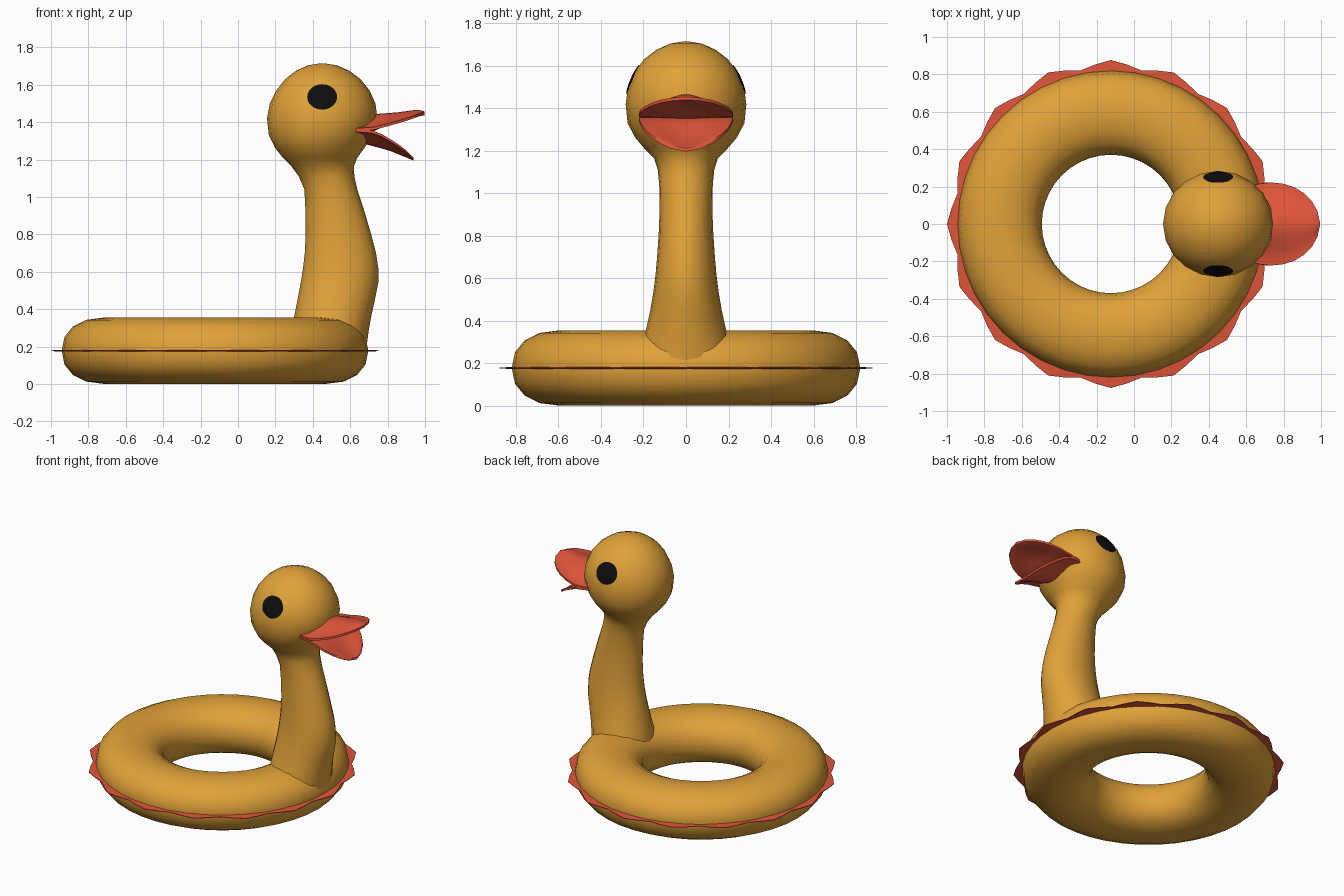
import bpy, bmesh, math
from mathutils import Vector
from mathutils.bvhtree import BVHTree

if "Cube" in bpy.data.objects:
    bpy.data.objects.remove(bpy.data.objects["Cube"])

RING_X, RING_Z = -0.123, 0.178


def material(name, rgb):
    m = bpy.data.materials.new(name)
    m.diffuse_color = (*rgb, 1)
    m.use_nodes = True
    m.node_tree.nodes["Principled BSDF"].inputs["Base Color"].default_value = m.diffuse_color
    return m


yellow = material("warm yellow", (0.75, 0.36, 0.04))
red = material("coral red", (0.74, 0.09, 0.042))
black = material("black", (0.004, 0.004, 0.004))


def finish(bm, name, mat, angle=60, closed=True):
    """Clean the mesh, make the object and shade it smooth."""
    bmesh.ops.remove_doubles(bm, verts=bm.verts, dist=1e-5)
    bmesh.ops.dissolve_degenerate(bm, edges=bm.edges, dist=1e-5)
    if closed:
        bmesh.ops.recalc_face_normals(bm, faces=bm.faces)
    me = bpy.data.meshes.new(name)
    bm.to_mesh(me)
    bm.free()
    ob = bpy.data.objects.new(name, me)
    bpy.context.collection.objects.link(ob)
    me.materials.append(mat)
    bpy.ops.object.select_all(action='DESELECT')
    ob.select_set(True)
    bpy.context.view_layer.objects.active = ob
    bpy.ops.object.shade_smooth_by_angle(angle=math.radians(angle))
    return ob


def skin(bm, rows, loop_rows=False, caps=False):
    """Join rows of points (each a closed loop) with quads."""
    vs = [[bm.verts.new(p) for p in r] for r in rows]
    n = len(vs[0])
    for i in range(len(vs) if loop_rows else len(vs) - 1):
        a, b = vs[i], vs[(i + 1) % len(vs)]
        for j in range(n):
            k = (j + 1) % n
            bm.faces.new((a[j], a[k], b[k], b[j]))
    if caps:
        bm.faces.new(vs[0])
        bm.faces.new(vs[-1])


def lerp_table(table, x):
    """Linear lookup in a list of (x, value) pairs."""
    if x <= table[0][0]:
        return table[0][1]
    for (x0, a), (x1, b) in zip(table, table[1:]):
        if x <= x1:
            return a + (b - a) * (x - x0) / (x1 - x0)
    return table[-1][1]


def spow(v, p):
    return math.copysign(abs(v) ** p, v)


# Swim ring: slightly squared tube
bm = bmesh.new()
rows = []
for i in range(40):
    a = math.tau * i / 40
    row = []
    for j in range(16):
        t = math.tau * j / 16
        r = 0.595 + 0.225 * spow(math.cos(t), 0.9)
        z = RING_Z + 0.177 * spow(math.sin(t), 0.9)
        row.append((RING_X + r * math.cos(a), r * math.sin(a), z))
    rows.append(row)
skin(bm, rows, loop_rows=True)
finish(bm, "swim_ring", yellow)

# Scalloped frill around the ring: 16 waves, thin at the rim
bm = bmesh.new()
rows = []
for i in range(64):
    a = math.tau * i / 64
    rim = 0.857 + 0.02 * math.cos(16 * a)
    row = []
    for r, h in ((0.78, 0.007), (rim, 0.002), (rim, -0.002), (0.78, -0.007)):
        row.append((RING_X + r * math.cos(a), r * math.sin(a), RING_Z + h))
    rows.append(row)
skin(bm, rows, loop_rows=True)
finish(bm, "scalloped_frill", red, 40)

# Neck and head: one loft of ellipses (z, back x, front x, half width)
LOFT = [
    (0.18, 0.27, 0.685, 0.23), (0.28, 0.285, 0.698, 0.212),
    (0.36, 0.30, 0.712, 0.188), (0.45, 0.318, 0.732, 0.168),
    (0.54, 0.335, 0.75, 0.153), (0.62, 0.348, 0.75, 0.143),
    (0.70, 0.357, 0.738, 0.136), (0.80, 0.362, 0.712, 0.129),
    (0.92, 0.361, 0.677, 0.124), (1.04, 0.355, 0.638, 0.126),
    (1.11, 0.325, 0.622, 0.133), (1.165, 0.285, 0.62, 0.15),
    (1.21, 0.24, 0.638, 0.195), (1.26, 0.20, 0.675, 0.238),
    (1.33, 0.165, 0.718, 0.275), (1.42, 0.155, 0.745, 0.284),
    (1.50, 0.17, 0.735, 0.272), (1.57, 0.205, 0.703, 0.243),
    (1.63, 0.252, 0.655, 0.198), (1.675, 0.31, 0.595, 0.14),
    (1.704, 0.375, 0.528, 0.075), (1.714, 0.435, 0.465, 0.015),
]
bm = bmesh.new()
rows = []
for z, x0, x1, w in LOFT:
    rows.append([((x0 + x1) / 2 + (x1 - x0) / 2 * math.cos(math.tau * j / 20),
                  w * math.sin(math.tau * j / 20), z) for j in range(20)])
skin(bm, rows, caps=True)
head_tree = BVHTree.FromBMesh(bm)
finish(bm, "neck_and_head", yellow)

# Eyes: thin oval patches laid on the head surface
for side, label in ((-1, "right_eye"), (1, "left_eye")):
    bm = bmesh.new()
    rows = []
    for s in (0.0, 0.35, 0.7, 1.0):
        row = []
        for j in range(24):
            a = -side * math.tau * j / 24
            x, z = 0.45 + 0.08 * s * math.cos(a), 1.535 + 0.068 * s * math.sin(a)
            hit = head_tree.ray_cast(Vector((x, side, z)), Vector((0, -side, 0)))[0]
            row.append((x, hit.y + side * 0.005, z))
        rows.append(row)
    skin(bm, rows)
    # face the patch outwards
    bm.normal_update()
    if sum(f.normal.y for f in bm.faces) * side < 0:
        bmesh.ops.reverse_faces(bm, faces=bm.faces)
    finish(bm, label, black, closed=False)

# Bill halves: flared shells, root thickened so the mouth closes at the hinge
WIDTH = [(0.0, 0.20), (0.16, 0.215), (0.31, 0.222), (0.48, 0.216), (0.64, 0.197),
         (0.77, 0.166), (0.88, 0.125), (0.96, 0.07), (1.0, 0.0)]


def bill(name, x0, x1, top, bottom, edge):
    bm = bmesh.new()
    rows = []
    n = 12
    for u, w in WIDTH:
        x = x0 + (x1 - x0) * u
        e = lerp_table(edge, x)
        upper, lower = [], []
        for k in range(n + 1):
            v = -1 + 2 * k / n
            bell = 0.5 + 0.5 * math.cos(math.pi * v)
            rim = 0.007
            upper.append((x, v * w, e + rim + (lerp_table(top, x) - e - rim) * bell))
            lower.append((x, v * w, e - rim + (lerp_table(bottom, x) - e + rim) * bell))
        rows.append(upper + lower[::-1])
    skin(bm, rows, caps=True)
    finish(bm, name, red, 60)


bill("upper_bill", 0.61, 0.996,
     top=[(0.61, 1.43), (0.73, 1.443), (0.86, 1.453), (0.965, 1.468), (0.996, 1.458)],
     bottom=[(0.73, 1.352), (0.80, 1.395), (0.88, 1.42), (0.996, 1.436)],
     edge=[(0.63, 1.36), (0.735, 1.367), (0.88, 1.407), (0.965, 1.437), (0.996, 1.447)])
bill("lower_bill", 0.61, 0.938,
     top=[(0.73, 1.36), (0.79, 1.295), (0.86, 1.25), (0.938, 1.212)],
     bottom=[(0.61, 1.30), (0.67, 1.285), (0.805, 1.25), (0.938, 1.195)],
     edge=[(0.63, 1.355), (0.735, 1.348), (0.80, 1.312), (0.885, 1.256), (0.938, 1.204)])
